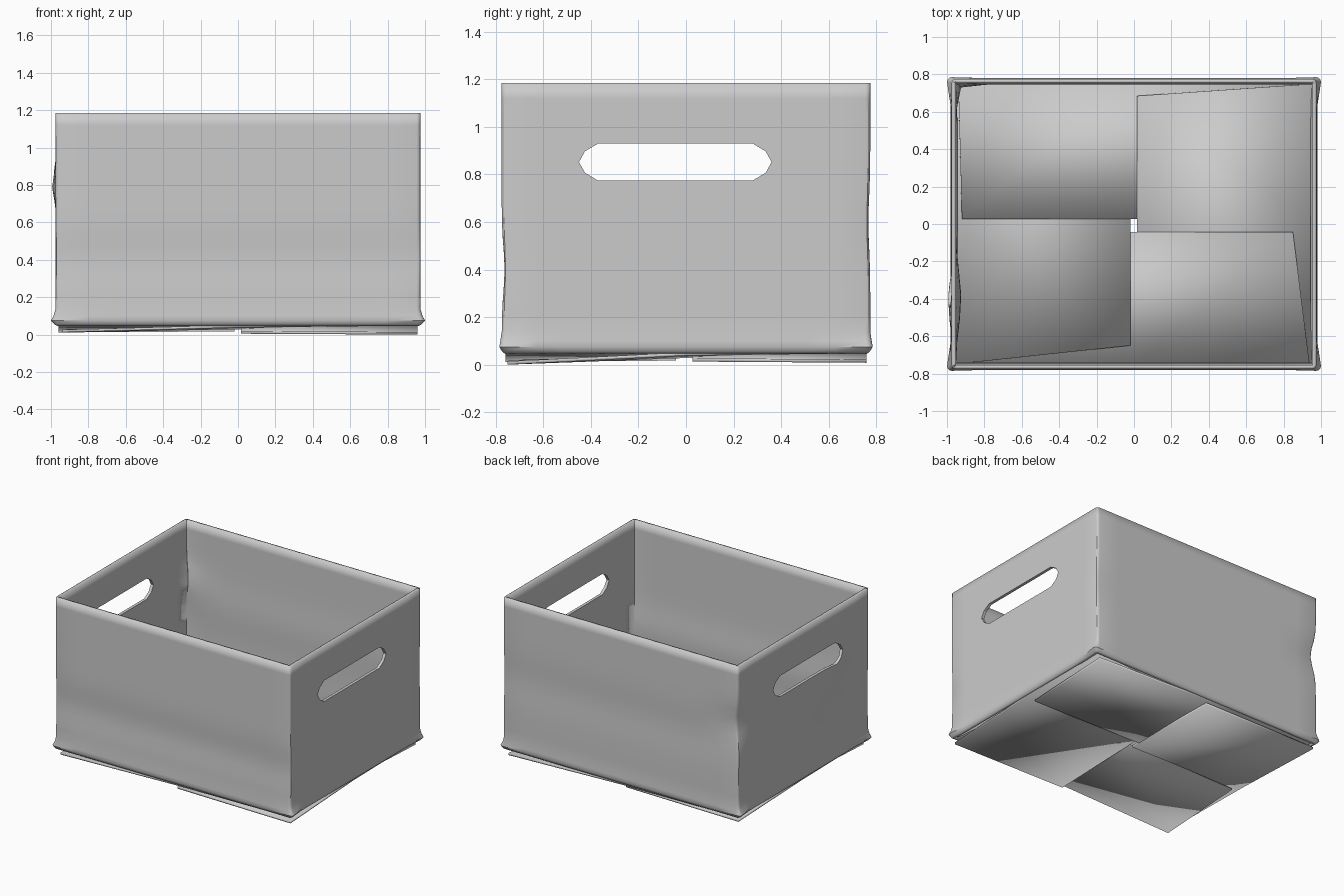
import bpy, bmesh
from math import cos, sin, pi, exp
from mathutils import Vector

cube = bpy.data.objects.get("Cube")
if cube:
    bpy.data.objects.remove(cube)

HX, HY, TOP = 0.975, 0.775, 1.185

grey = bpy.data.materials.new("light_grey_card")
grey.use_nodes = True
colour = (0.6, 0.6, 0.6, 1)
grey.diffuse_color = colour
grey.node_tree.nodes["Principled BSDF"].inputs["Base Color"].default_value = colour


def make(name, bm):
    bmesh.ops.recalc_face_normals(bm, faces=bm.faces)
    mesh = bpy.data.meshes.new(name)
    bm.to_mesh(mesh)
    bm.free()
    mesh.materials.append(grey)
    obj = bpy.data.objects.new(name, mesh)
    bpy.context.collection.objects.link(obj)
    return obj


def smooth(obj, degrees):
    bpy.ops.object.select_all(action='DESELECT')
    obj.select_set(True)
    bpy.context.view_layer.objects.active = obj
    bpy.ops.object.shade_smooth_by_angle(angle=degrees * pi / 180)


def solidify(obj, thickness, offset):
    mod = obj.modifiers.new("thickness", 'SOLIDIFY')
    mod.thickness = thickness
    mod.offset = offset
    mod.use_even_offset = True


def bell(value, centre, width):
    return exp(-((value - centre) / width) ** 2)


# Rounded rectangle outline: (point, outward normal, is_corner)
def outline(radius=0.02, steps=12):
    ring = []
    corners = [(1, 1), (-1, 1), (-1, -1), (1, -1)]
    for i, (sx, sy) in enumerate(corners):
        centre = Vector((sx * (HX - radius), sy * (HY - radius)))
        for k in range(4):
            a = i * pi / 2 + k * pi / 6
            n = Vector((cos(a), sin(a)))
            ring.append((centre + n * radius, n, True))
        nx, ny = corners[(i + 1) % 4]
        end = Vector((nx * (HX - radius), ny * (HY - radius))) + n * radius
        start = ring[-1][0]
        for k in range(1, steps):
            ring.append((start.lerp(end, k / steps), n, False))
    return ring


# Slight buckling of the card
def buckle(p, n, corner, z):
    x, y = p
    if y < 0:
        y += 0.012 * bell(z, 0.4, 0.13) * max(0, -n.y)
    else:
        y -= 0.008 * bell(z, 0.6, 0.15) * max(0, n.y)
    if x < 0:
        x += max(0, -n.x) * (0.03 * bell(y, -0.4, 0.2) * bell(z, 0.42, 0.14)
                             - 0.024 * bell(y, -0.42, 0.1) * bell(z, 0.8, 0.08))
    dent = bell(p.x, -HX, 0.12) * bell(p.y, HY, 0.12) * bell(z, 0.74, 0.12)
    x += 0.03 * dent
    y -= 0.02 * dent
    if corner:
        bump = bell(z, 0.075, 0.025)
        x += 0.02 * bump * (1 if x > 0 else -1)
        y += 0.005 * bump * (1 if y > 0 else -1)
    return x, y


# Wall shell, flaring slightly and curling in at the bottom edge
levels = [(0.045, -0.017), (0.055, -0.004), (0.075, 0.005), (0.1, 0.004), (0.14, 0)]
levels += [(0.14 + (TOP - 0.14) * k / 16, 0) for k in range(1, 17)]
bm = bmesh.new()
rows = []
ring = outline()
for z, out in levels:
    rows.append([bm.verts.new((*buckle(p + n * out, n, c, z), z)) for p, n, c in ring])
for low, high in zip(rows, rows[1:]):
    for i in range(len(ring)):
        j = (i + 1) % len(ring)
        bm.faces.new((low[i], low[j], high[j], high[i]))
walls = make("box_walls", bm)
solidify(walls, 0.022, -1)

# Handle slots through both end walls
bm = bmesh.new()
half = [(0.45, 0), (0.425, 0.045), (0.37, 0.078)]
Y0, Z0, SHIFT = -0.045, 0.852, 0.045
loop = [(-(y - SHIFT), z) for y, z in half[::-1]]
profile = [(y - SHIFT, z) for y, z in half] + loop
profile += [(y, -z) for y, z in profile[::-1] if z > 0]
face = bm.faces.new([bm.verts.new((-1.3, Y0 + y, Z0 + z)) for y, z in profile])
side = bmesh.ops.extrude_face_region(bm, geom=[face])
moved = [g for g in side["geom"] if isinstance(g, bmesh.types.BMVert)]
bmesh.ops.translate(bm, verts=moved, vec=(2.6, 0, 0))
cutter = make("handle_slot_cutter", bm)
cutter.hide_render = True
cutter.hide_viewport = True
cutter.display_type = 'WIRE'
cut = walls.modifiers.new("handle_slots", 'BOOLEAN')
cut.operation = 'DIFFERENCE'
cut.solver = 'EXACT'
cut.object = cutter
smooth(walls, 30)


# Interlocked floor flaps: one end over, the other end tucked under
def flap(name, u, v, hinge, length, inner, under, over, low):
    u, v = Vector(u), Vector(v)
    points = [(-length, hinge, low), (0, hinge, 0.038), (length, hinge, 0.048),
              (-under, inner, low + 0.005), (0, inner, 0.028), (over, inner, 0.052)]
    bm = bmesh.new()
    vs = [bm.verts.new((*(u * a + v * b), z)) for a, b, z in points]
    for i in (0, 1):
        bm.faces.new((vs[i], vs[i + 1], vs[i + 4], vs[i + 3]))
    if bm.faces:
        bm.normal_update()
    obj = make(name, bm)
    if obj.data.polygons[0].normal.z < 0:
        obj.data.flip_normals()
    solidify(obj, 0.014, 1)
    smooth(obj, 30)


flap("front_flap", (1, 0), (0, -1), 0.76, 0.94, 0.042, 0.9, 0.85, 0.012)
flap("right_end_flap", (0, 1), (1, 0), 0.96, 0.75, 0.015, 0.74, 0.685, 0.0)
flap("back_flap", (-1, 0), (0, 1), 0.76, 0.94, 0.028, 0.9, 0.92, 0.008)
flap("left_end_flap", (0, -1), (-1, 0), 0.96, 0.75, 0.02, 0.74, 0.65, 0.012)
